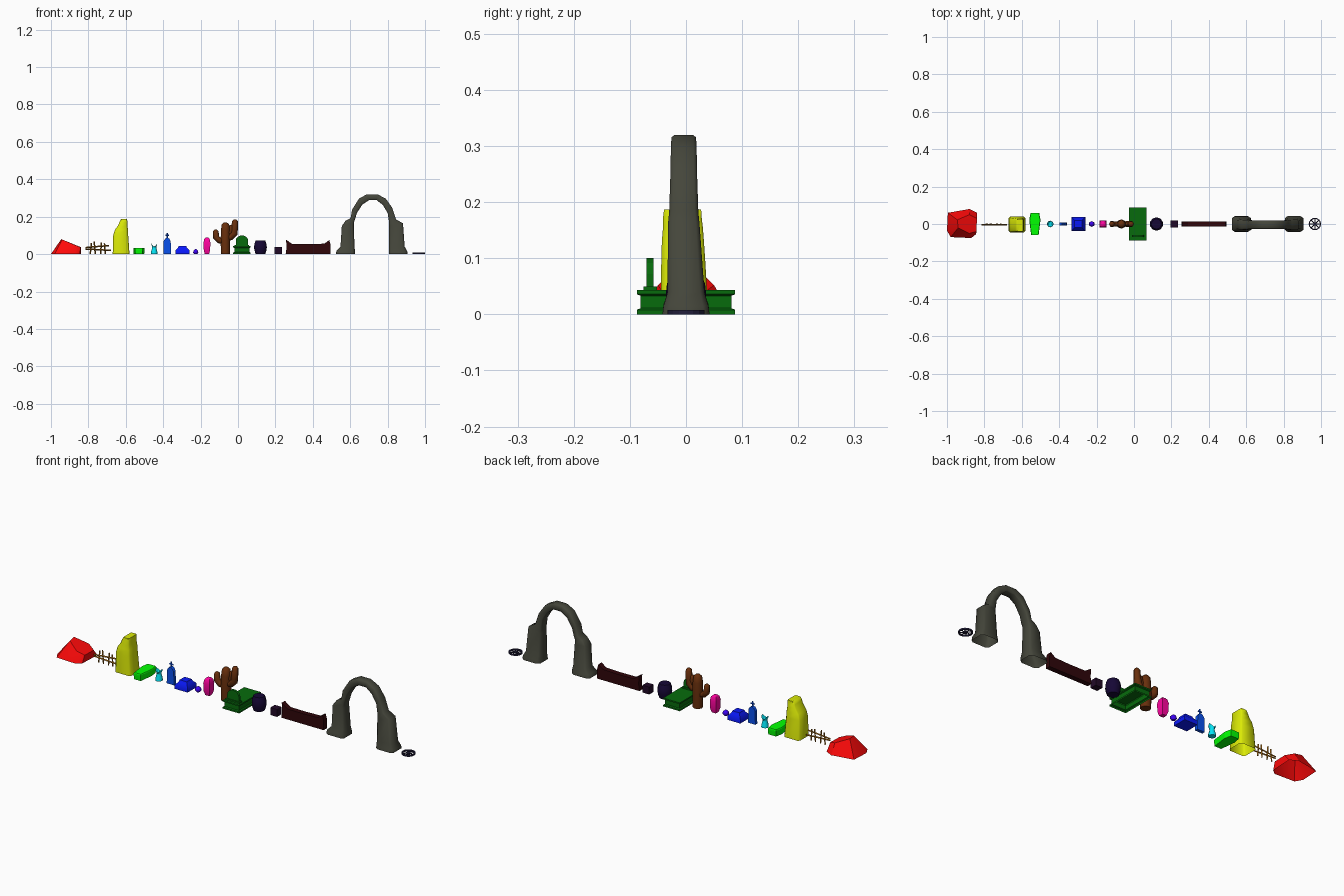
import bpy, bmesh, math
from mathutils import Vector

if "Cube" in bpy.data.objects:
    bpy.data.objects.remove(bpy.data.objects["Cube"])


def finish(name, bm, color, smooth=None):
    bmesh.ops.recalc_face_normals(bm, faces=bm.faces)
    me = bpy.data.meshes.new(name)
    bm.to_mesh(me)
    bm.free()
    ob = bpy.data.objects.new(name, me)
    bpy.context.collection.objects.link(ob)
    # colours are given as seen on screen and converted to linear
    key = "mat_" + "_".join(str(c) for c in color)
    mat = bpy.data.materials.get(key) or bpy.data.materials.new(key)
    mat.diffuse_color = (*[c ** 2.2 for c in color], 1)
    mat.use_nodes = True
    mat.node_tree.nodes["Principled BSDF"].inputs["Base Color"].default_value = mat.diffuse_color
    me.materials.append(mat)
    if smooth:
        bpy.ops.object.select_all(action='DESELECT')
        bpy.context.view_layer.objects.active = ob
        ob.select_set(True)
        bpy.ops.object.shade_smooth_by_angle(angle=math.radians(smooth))
    return ob


def add_loft(bm, rings, bottom=True, top=True):
    vs = [[bm.verts.new(p) for p in r] for r in rings]
    n = len(rings[0])
    for a, b in zip(vs, vs[1:]):
        for i in range(n):
            bm.faces.new((a[i], a[(i + 1) % n], b[(i + 1) % n], b[i]))
    if bottom:
        bm.faces.new(vs[0][::-1])
    if top:
        bm.faces.new(vs[-1])


def loft(name, rings, color, bottom=True, top=True, smooth=None):
    bm = bmesh.new()
    add_loft(bm, rings, bottom, top)
    return finish(name, bm, color, smooth)


def rect(x0, x1, y0, y1, z):
    return [(x0, y0, z), (x1, y0, z), (x1, y1, z), (x0, y1, z)]


def chamfered(x0, x1, y0, y1, z, c=0.25):
    cx, cy = (x1 - x0) * c, (y1 - y0) * c
    return [(x0 + cx, y0, z), (x1 - cx, y0, z), (x1, y0 + cy, z), (x1, y1 - cy, z),
            (x1 - cx, y1, z), (x0 + cx, y1, z), (x0, y1 - cy, z), (x0, y0 + cy, z)]


def circle(x, y, z, r, n, turn=0.0):
    return [(x + r * math.cos(2 * math.pi * (i + turn) / n),
             y + r * math.sin(2 * math.pi * (i + turn) / n), z) for i in range(n)]


def lathe(name, x, profile, n, color, smooth=None):
    return loft(name, [circle(x, 0, z, r, n, 0.5) for r, z in profile], color, smooth=smooth)


def plate(name, pts, y0, y1, color):
    # front outline given thickness along y
    return loft(name, [[(x, y, z) for x, z in pts] for y in (y0, y1)], color)


def add_tube(bm, path, n=6):
    # path of (x, y, z, radius)
    pts = [Vector(p[:3]) for p in path]
    rings = []
    for i, p in enumerate(pts):
        t = (pts[min(i + 1, len(pts) - 1)] - pts[max(i - 1, 0)]).normalized()
        u = Vector((0, 1, 0)) if abs(t.y) < 0.9 else Vector((0, 0, 1))
        w = t.cross(u).normalized()
        u = w.cross(t)
        rings.append([p + path[i][3] * (w * math.cos(2 * math.pi * k / n) + u * math.sin(2 * math.pi * k / n))
                      for k in range(n)])
    add_loft(bm, rings)


# red boulder, open underneath
bm = bmesh.new()
for p in [(-.995, .06, 0), (-.88, .08, 0), (-.84, .06, 0), (-.845, -.055, 0), (-.87, -.075, 0),
          (-.98, -.07, 0), (-1, -.035, 0), (-.945, .022, .08), (-.94, -.02, .078),
          (-.88, .05, .052), (-.88, -.05, .052), (-.84, .03, .037), (-.842, -.04, .037)]:
    bm.verts.new(p)
bmesh.ops.convex_hull(bm, input=bm.verts)
bmesh.ops.delete(bm, geom=[f for f in bm.faces if all(v.co.z < 1e-5 for v in f.verts)], context='FACES_ONLY')
finish("boulder", bm, (1.0, 0.07, 0.07), smooth=30)

# rickety fence
bm = bmesh.new()
for x, lean, h in [(-.79, .006, .06), (-.763, -.006, .068), (-.735, .005, .063), (-.71, -.004, .058)]:
    add_tube(bm, [(x, 0, 0, .004), (x + lean, 0, h, .004)], 4)
add_tube(bm, [(-.815, -.004, .035, .004), (-.69, -.004, .046, .004)], 4)
add_tube(bm, [(-.815, -.004, .027, .004), (-.68, -.004, .02, .004)], 4)
finish("fence", bm, (0.62, 0.4, 0.1))

# yellow rock pillar
loft("rock_pillar", [chamfered(*a, c=0.1) for a in [
    (-.67, -.58, -.045, .04, 0), (-.667, -.587, -.044, .034, .1), (-.658, -.588, -.043, .032, .13),
    (-.64, -.592, -.041, .03, .155), (-.634, -.591, -.041, .028, .172), (-.625, -.593, -.039, .027, .187)]],
    (0.86, 0.92, 0.06), bottom=False, smooth=60)


# lying coffin
def coffin(s, z):
    half = [(.023, .06), (.03, .022), (.02, -.06)]
    pts = half + [(-x, y) for x, y in half[::-1]]
    return [(-.53 + x * s, y * (1 - (1 - s) * .5), z) for x, y in pts]


loft("coffin", [coffin(.95, 0), coffin(1, .022), coffin(1, .03), coffin(.92, .034)], (0.04, 1.0, 0.04))

# broken urn with jagged rim
bm = bmesh.new()
rings = [circle(-.448, 0, z, r, 8) for r, z in [(.018, 0), (.017, .012), (.012, .03), (.011, .036)]]
rim = [(x, y, z + (.012 if i % 4 == 0 else -.01 if i % 2 == 0 else 0))
       for i, (x, y, z) in enumerate(circle(-.448, 0, .05, .017, 8))]
add_loft(bm, rings + [rim, circle(-.448, 0, .038, .009, 8)])
finish("broken_urn", bm, (0.06, 0.9, 0.97), smooth=50)

# blue headstone with cross
BLUE = (0.07, 0.32, 0.93)
plate("headstone_slab", [(-.399, 0), (-.357, 0), (-.36, .07), (-.368, .083), (-.378, .088),
                         (-.389, .083), (-.397, .07)], -.008, .008, BLUE)
bm = bmesh.new()
add_tube(bm, [(-.378, 0, .08, .004), (-.378, 0, .112, .004)], 4)
add_tube(bm, [(-.388, 0, .1, .004), (-.368, 0, .1, .004)], 4)
finish("headstone_cross", bm, BLUE)

# blue plinth
loft("plinth", [rect(-.297 - a, -.297 + a, -a, a, z) for a, z in
                [(.037, 0), (.037, .02), (.024, .034), (.02, .044)]], (0.07, 0.12, 0.98), smooth=60)

# small purple stone
lathe("small_stone", -.226, [(.009, 0), (.016, .008), (.014, .019), (.006, .026)], 6, (0.25, 0.04, 0.95), 50)

# pink lantern
lathe("lantern", -.166, [(.016, 0), (.024, .02), (.026, .062), (.02, .082), (.012, .088)], 4, (1.0, 0.05, 0.62), 50)

# cactus: trunk, large arms and small side arm
bm = bmesh.new()
add_tube(bm, [(-.067, 0, 0, .024), (-.068, 0, .07, .025), (-.067, 0, .13, .024), (-.067, 0, .158, .02),
              (-.067, 0, .168, .009)], 8)
add_tube(bm, [(-.07, 0, .065, .013), (-.1, 0, .073, .016), (-.117, 0, .09, .017), (-.119, 0, .122, .015),
              (-.119, 0, .131, .006)])
add_tube(bm, [(-.065, 0, .085, .015), (-.04, 0, .09, .017), (-.021, 0, .11, .019), (-.018, 0, .14, .018),
              (-.016, 0, .175, .016), (-.016, 0, .185, .008)])
add_tube(bm, [(-.045, 0, .11, .011), (-.036, 0, .13, .012), (-.037, 0, .15, .01), (-.037, 0, .156, .004)])
finish("cactus", bm, (0.41, 0.2, 0.08), smooth=65)

# green tomb, open underneath
GREEN = (0.06, 0.42, 0.08)
loft("tomb", [rect(.021 - a, .021 + a, -b, b, z) for a, b, z in
              [(.047, .0875, 0), (.047, .0875, .008), (.041, .081, .011), (.041, .081, .033),
               (.047, .0875, .036), (.047, .0875, .043)]], GREEN, bottom=False)
loft("tomb_marker_base", [rect(-.018, .06, -.076, -.052, z) for z in (.043, .05)], GREEN)
plate("tomb_marker", [(-.012, .05), (.054, .05)] + [
    (.021 + .033 * math.cos(a), .072 + .028 * math.sin(a)) for a in [math.pi * i / 8 for i in range(9)]],
    -.07, -.058, GREEN)

# barrel
lathe("barrel", .12, [(.027, 0), (.034, .022), (.036, .037), (.034, .054), (.027, .073)], 10, (0.11, 0.06, 0.22), 50)

# crate
loft("crate", [rect(.196, .234, -.018, .018, z) for z in (0, .038)], (0.15, 0.07, 0.17))

# trough-like broken wall
plate("broken_wall", [(.255, 0), (.495, 0), (.495, .05), (.488, .075), (.462, .056), (.38, .053), (.29, .054),
                      (.257, .077), (.26, .035)], -.013, .013, (0.2, 0.055, 0.07))

# stone arch: outer and inner outline points with half depth
sections = [(.523, 0, .625, 0, .042), (.527, .018, .625, .018, .04), (.548, .04, .623, .04, .032),
            (.555, .15, .619, .15, .028), (.575, .178, .62, .17, .026), (.602, .193, .626, .188, .025),
            (.61, .238, .636, .22, .024), (.648, .298, .664, .264, .023), (.69, .32, .7, .288, .022),
            (.745, .32, .742, .288, .022), (.79, .297, .774, .263, .023), (.825, .247, .8, .22, .024),
            (.845, .185, .808, .17, .026), (.882, .165, .808, .15, .028), (.891, .04, .806, .035, .033),
            (.905, .015, .806, .015, .04), (.905, 0, .806, 0, .042)]
rings = []
for ox, oz, ix, iz, d in sections:
    off = -.004 if oz > .1 else 0
    rings.append([(ox + (ix - ox) * t, off + d * s, oz + (iz - oz) * t) for t, s in
                  [(0, -.75), (.15, -1), (.85, -1), (1, -.75), (1, .75), (.85, 1), (.15, 1), (0, .75)]])
loft("stone_arch", rings, (0.275, 0.28, 0.24), bottom=False, top=False, smooth=70)

# wheel lying flat
bm = bmesh.new()
prof = [(.033, 0), (.033, .008), (.027, .008), (.027, 0)]
add_loft(bm, [circle(.967, 0, z, r, 16) for r, z in prof + prof[:1]], False, False)
bmesh.ops.remove_doubles(bm, verts=bm.verts, dist=1e-5)
add_loft(bm, [circle(.967, 0, z, .009, 8) for z in (0, .008)])
for i in range(8):
    c, s = math.cos(math.pi * i / 4), math.sin(math.pi * i / 4)
    add_tube(bm, [(.967 + .005 * c, .005 * s, .004, .0025), (.967 + .029 * c, .029 * s, .004, .0025)], 4)
finish("wheel", bm, (0.15, 0.14, 0.24))
